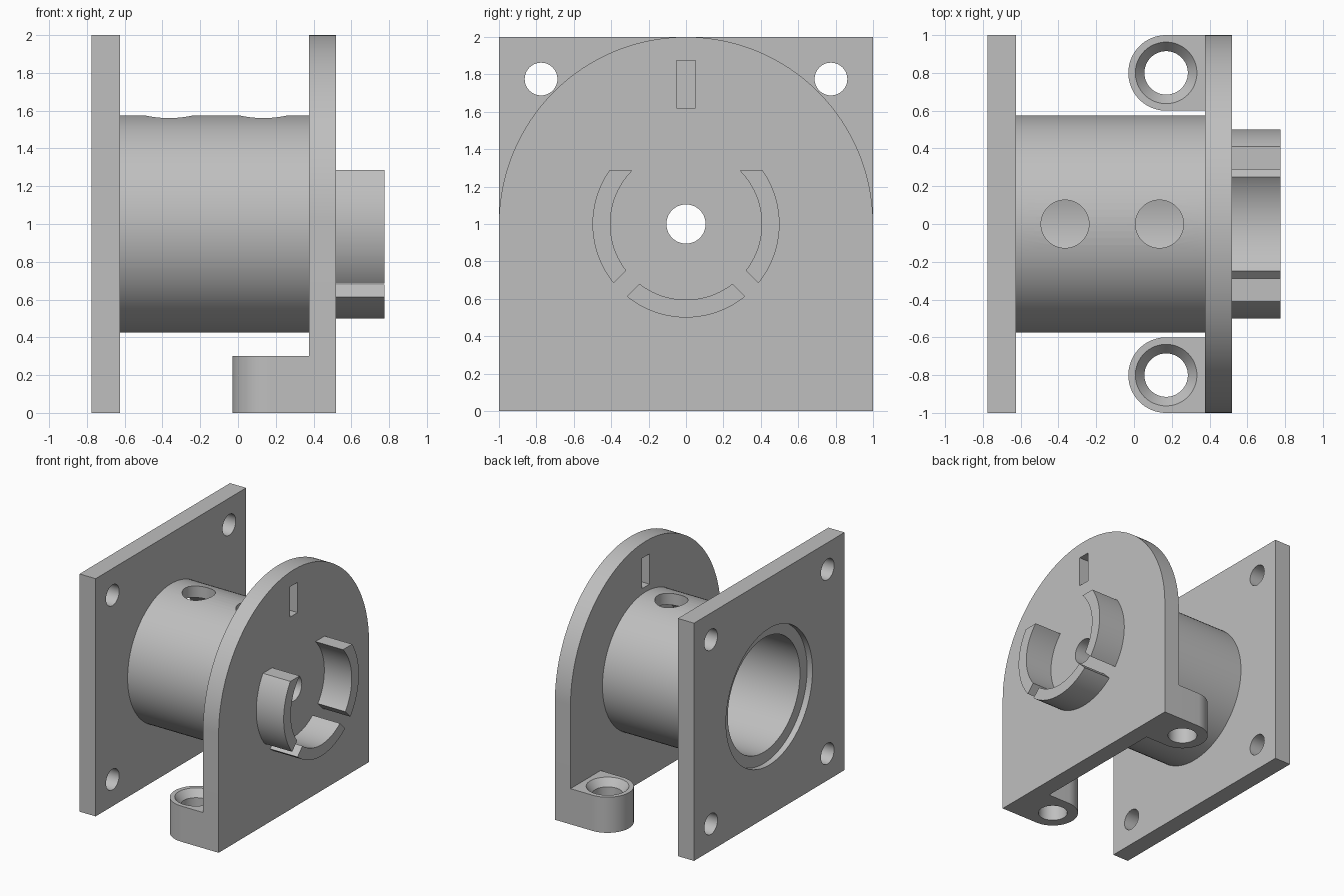
import bpy, bmesh
from math import sin, cos, pi
from mathutils import Matrix

cube = bpy.data.objects.get("Cube")
if cube:
    bpy.data.objects.remove(cube, do_unlink=True)

grey = bpy.data.materials.new("plain grey")
grey.use_nodes = True
grey.diffuse_color = (0.52, 0.52, 0.52, 1)
grey.node_tree.nodes["Principled BSDF"].inputs["Base Color"].default_value = (0.52, 0.52, 0.52, 1)


def arc(cx, cy, r, start=0.0, sweep=2 * pi, n=96):
    """Points along an arc; a full circle leaves out the repeated end."""
    steps = n if sweep >= 2 * pi else n + 1
    return [(cx + r * cos(start + sweep * i / n), cy + r * sin(start + sweep * i / n))
            for i in range(steps)]


def rect(x0, y0, x1, y1):
    return [(x0, y0), (x1, y0), (x1, y1), (x0, y1)]


def solid(name, axis, a, b, profile, end_profile=None):
    """Extrude a profile along x (profile in y, z) or z (profile in x, y)."""
    place = (lambda p, t: (t, *p)) if axis == "x" else (lambda p, t: (*p, t))
    bm = bmesh.new()
    low = [bm.verts.new(place(p, a)) for p in profile]
    high = [bm.verts.new(place(p, b)) for p in end_profile or profile]
    bm.faces.new(low[::-1])
    bm.faces.new(high)
    for i in range(len(low)):
        j = (i + 1) % len(low)
        bm.faces.new((low[i], low[j], high[j], high[i]))
    bmesh.ops.recalc_face_normals(bm, faces=bm.faces)
    mesh = bpy.data.meshes.new(name)
    bm.to_mesh(mesh)
    bm.free()
    mesh.materials.append(grey)
    obj = bpy.data.objects.new(name, mesh)
    bpy.context.collection.objects.link(obj)
    return obj


def cut(target, *args):
    """Subtract a solid from the target and discard the cutter."""
    cutter = args[0] if len(args) == 1 else solid("cutter", *args)
    mod = target.modifiers.new("cut", "BOOLEAN")
    mod.operation, mod.solver, mod.object = "DIFFERENCE", "EXACT", cutter
    with bpy.context.temp_override(object=target, active_object=target):
        bpy.ops.object.modifier_apply(modifier=mod.name)
    bpy.data.objects.remove(cutter, do_unlink=True)


parts = []

# Square flange with bore, shallow recess and corner holes
flange = solid("square_flange", "x", -0.775, -0.625, rect(-1, 0, 1, 2))
cut(flange, "x", -0.9, -0.725, arc(0, 1, 0.575))
cut(flange, "x", -0.9, -0.5, arc(0, 1, 0.48))
for y in (-0.775, 0.775):
    for z in (0.225, 1.775):
        cut(flange, "x", -0.9, -0.5, arc(y, z, 0.0875, n=48))
parts.append(flange)

# Barrel with two holes in its top
barrel = solid("barrel", "x", -0.625, 0.375, arc(0, 1, 0.575))
cut(barrel, "x", -0.8, 0.5, arc(0, 1, 0.48))
for x in (-0.365, 0.135):
    cut(barrel, "z", 1.1, 1.8, arc(x, 0, 0.127, n=64))
parts.append(barrel)

# Arched plate with centre hole and slot
arch = solid("arched_plate", "x", 0.375, 0.52, [(-1, 0), (1, 0)] + arc(0, 1, 1, 0, pi))
cut(arch, "x", 0.2, 0.7, arc(0, 1, 0.105, n=48))
cut(arch, "x", 0.2, 0.7, rect(-0.05, 1.62, 0.05, 1.875))
parts.append(arch)

# Split collar: open at the top, with two diagonal gaps below
collar = solid("split_collar", "x", 0.52, 0.775, arc(0, 1, 0.5))
cut(collar, "x", 0.4, 0.9, arc(0, 1, 0.405))
cut(collar, "x", 0.4, 0.9, rect(-0.7, 1.285, 0.7, 1.7))
for angle in (-pi / 4, pi / 4):
    gap = solid("gap_cutter", "x", 0.4, 0.9, rect(-0.05, -0.7, 0.05, -0.2))
    gap.data.transform(Matrix.Translation((0, 0, 1)) @ Matrix.Rotation(angle, 4, "X"))
    cut(collar, gap)
parts.append(collar)

# Mounting ears with countersunk holes
for side, y in (("right_end", -0.8), ("left_end", 0.8)):
    outline = [(0.375, y + 0.2)] + arc(0.17, y, 0.2, pi / 2, pi, 48) + [(0.375, y - 0.2)]
    ear = solid("mounting_ear_" + side, "z", 0, 0.3, outline)
    cut(ear, "z", -0.1, 0.4, arc(0.17, y, 0.115, n=64))
    cut(ear, "z", 0.24, 0.36, arc(0.17, y, 0.115, n=64), arc(0.17, y, 0.211, n=64))
    parts.append(ear)

# Smooth the curved walls and keep the edges sharp
bpy.ops.object.select_all(action="DESELECT")
for part in parts:
    part.select_set(True)
bpy.context.view_layer.objects.active = parts[0]
bpy.ops.object.shade_smooth_by_angle(angle=pi / 6)
